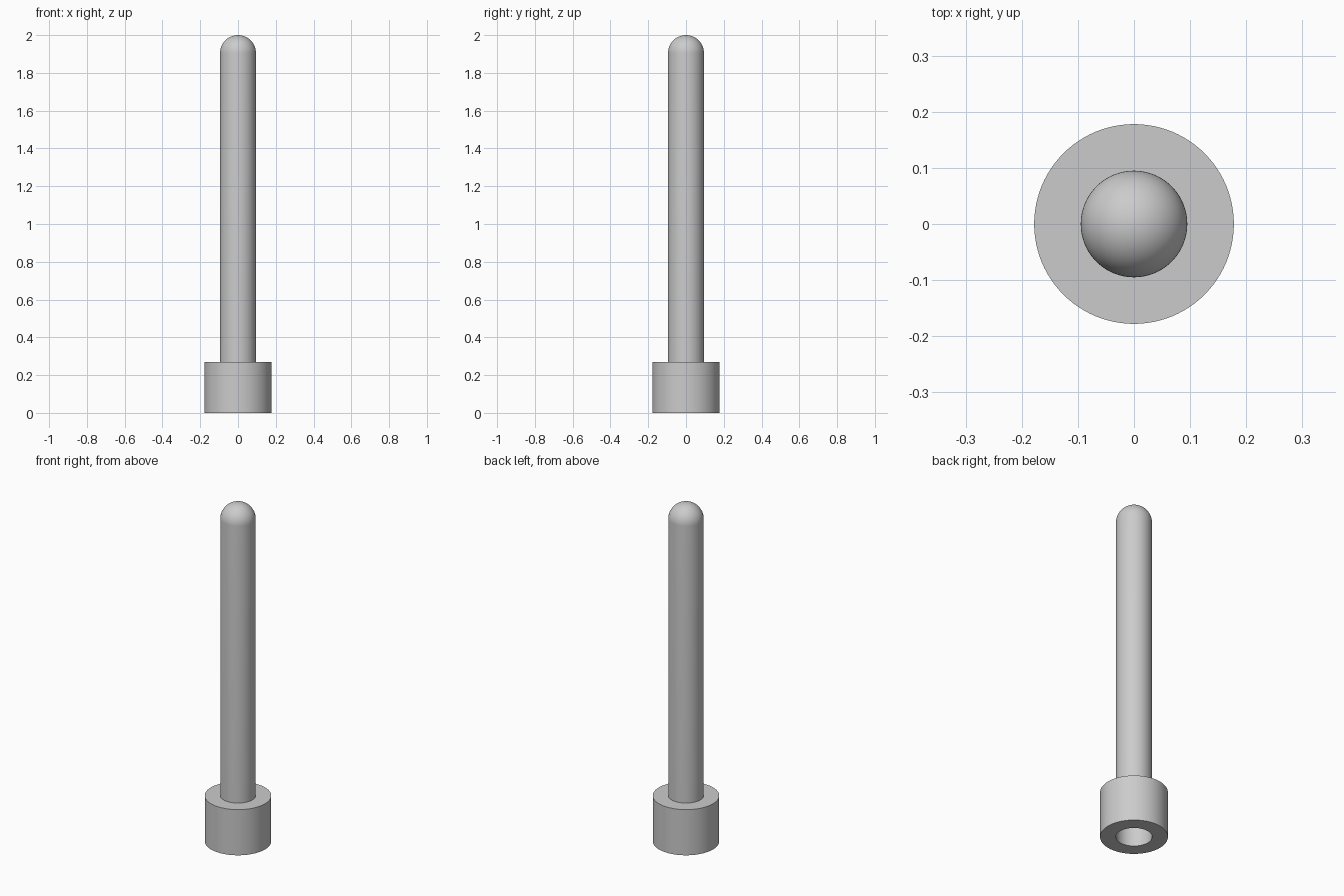
import bpy
import bmesh
import math

if "Cube" in bpy.data.objects:
    bpy.data.objects.remove(bpy.data.objects["Cube"])

SEGMENTS = 96
SHAFT_R = 0.095
COLLAR_R = 0.178
COLLAR_H = 0.27
TOP = 2.0

grey = bpy.data.materials.new("plain grey")
grey.diffuse_color = (0.6, 0.6, 0.6, 1.0)
grey.use_nodes = True
grey.node_tree.nodes["Principled BSDF"].inputs["Base Color"].default_value = grey.diffuse_color


def lathe(name, profile):
    """Spin an (r, z) profile, listed bottom to top on its outside, around z."""
    bm = bmesh.new()
    verts = [bm.verts.new((r, 0, z)) for r, z in profile]
    edges = [bm.edges.new(pair) for pair in zip(verts, verts[1:])]
    bmesh.ops.spin(bm, geom=verts + edges, cent=(0, 0, 0), axis=(0, 0, 1),
                   angle=2 * math.pi, steps=SEGMENTS)
    bmesh.ops.remove_doubles(bm, verts=bm.verts, dist=1e-5)
    bm.normal_update()
    # Make the outermost wall face away from the axis
    wall = max(bm.faces, key=lambda f: f.calc_center_median().xy.length)
    if wall.normal.xy.dot(wall.calc_center_median().xy) < 0:
        bmesh.ops.reverse_faces(bm, faces=bm.faces)
    mesh = bpy.data.meshes.new(name)
    bm.to_mesh(mesh)
    bm.free()
    obj = bpy.data.objects.new(name, mesh)
    bpy.context.collection.objects.link(obj)
    mesh.materials.append(grey)
    bpy.ops.object.select_all(action='DESELECT')
    obj.select_set(True)
    bpy.context.view_layer.objects.active = obj
    bpy.ops.object.shade_smooth_by_angle(angle=math.radians(30))
    return obj


# Hollow shaft with a hemispherical tip
steps = 16
tip = [(SHAFT_R * math.cos(a), TOP - SHAFT_R + SHAFT_R * math.sin(a))
       for a in (math.pi / 2 * i / steps for i in range(steps))]
lathe("shaft", [(SHAFT_R, COLLAR_H)] + tip + [(0, TOP)])

# Collar ring with an open bore
lathe("collar", [(SHAFT_R, COLLAR_H), (SHAFT_R, 0), (COLLAR_R, 0),
                 (COLLAR_R, COLLAR_H), (SHAFT_R, COLLAR_H)])
